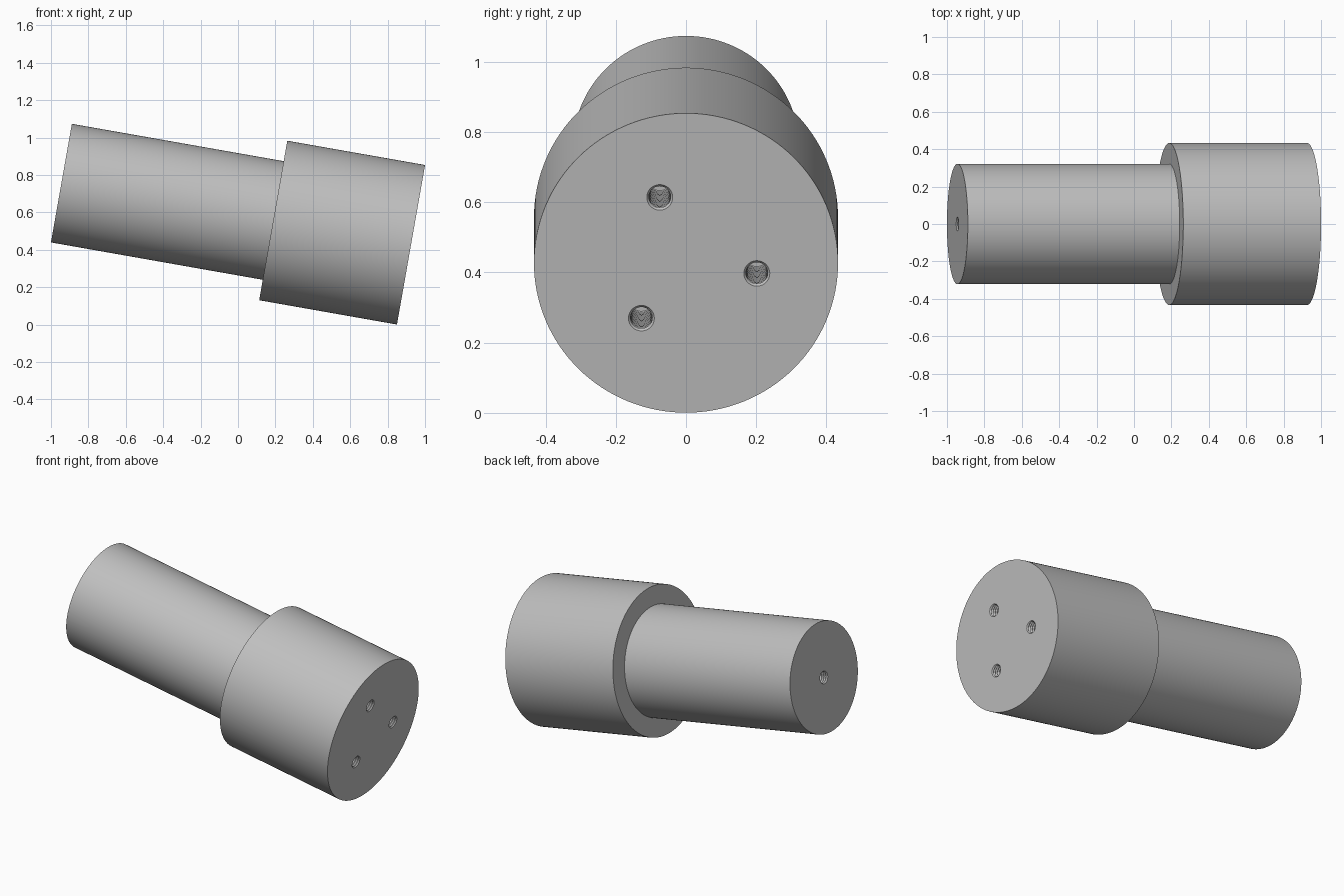
import bpy
import bmesh
from math import sin, cos, tau, radians
from mathutils import Vector

cube = bpy.data.objects.get("Cube")
if cube:
    bpy.data.objects.remove(cube, do_unlink=True)

TILT = radians(100)
LENGTH, HEAD_LENGTH = 1.898, 0.748
HEAD_RADIUS, SHANK_RADIUS = 0.433, 0.322
HOLE_CIRCLE, ROOT, CREST = 0.204, 0.037, 0.031
DEPTH, PITCH = 0.28, 0.014

grey = bpy.data.materials.new("plain grey metal")
grey.use_nodes = True
grey.diffuse_color = (0.52, 0.52, 0.52, 1)
grey.node_tree.nodes["Principled BSDF"].inputs["Base Color"].default_value = grey.diffuse_color


def lathe(name, profile, sides):
    """Closed solid turned about local z from (radius, height) points."""
    bm = bmesh.new()
    rings = [[bm.verts.new((r * cos(tau * i / sides), r * sin(tau * i / sides), z))
              for i in range(sides)] for r, z in profile]
    for a, b in zip(rings, rings[1:]):
        for i in range(sides):
            j = (i + 1) % sides
            bm.faces.new((a[i], a[j], b[j], b[i]))
    bm.faces.new(rings[0])
    bm.faces.new(rings[-1])
    bmesh.ops.recalc_face_normals(bm, faces=bm.faces)
    mesh = bpy.data.meshes.new(name)
    bm.to_mesh(mesh)
    bm.free()
    mesh.materials.append(grey)
    obj = bpy.data.objects.new(name, mesh)
    bpy.context.collection.objects.link(obj)
    return obj


# Stepped body: wide head at the origin, narrow shank behind it
body = lathe("stepped_shaft", [
    (HEAD_RADIUS, 0), (HEAD_RADIUS, -HEAD_LENGTH),
    (SHANK_RADIUS, -HEAD_LENGTH), (SHANK_RADIUS, -LENGTH)], 128)

# Ridged cutter profile for a threaded hole
thread = [(ROOT, 0.02), (ROOT, 0)]
for k in range(int(DEPTH / PITCH)):
    thread += [(CREST, -(k + 0.5) * PITCH), (ROOT, -(k + 1) * PITCH)]
thread.append((CREST, -DEPTH - PITCH / 2))

# Three holes in the head face and one in the shank end
places = []
for k in range(3):
    a = radians(-8.5 + 120 * k)
    places.append((Vector((-HOLE_CIRCLE * sin(a), HOLE_CIRCLE * cos(a), 0)), 0))
places.append((Vector((0, 0, -LENGTH)), radians(180))) 

bpy.context.view_layer.objects.active = body
for spot, turn in places:
    cutter = lathe("hole_cutter", thread, 28)
    cutter.location = spot
    cutter.rotation_euler.x = turn
    cutter.hide_render = True
    bpy.context.view_layer.update()
    cut = body.modifiers.new("threaded_hole", 'BOOLEAN')
    cut.operation = 'DIFFERENCE'
    cut.solver = 'EXACT'
    cut.object = cutter
    bpy.ops.object.modifier_apply(modifier=cut.name)
    bpy.data.objects.remove(cutter, do_unlink=True)

# Tilt the finished part into place
body.rotation_euler.y = TILT
body.location = (0.925, 0, 0.427)
bpy.ops.object.select_all(action='DESELECT')
body.select_set(True)
bpy.ops.object.shade_smooth_by_angle(angle=radians(30))
